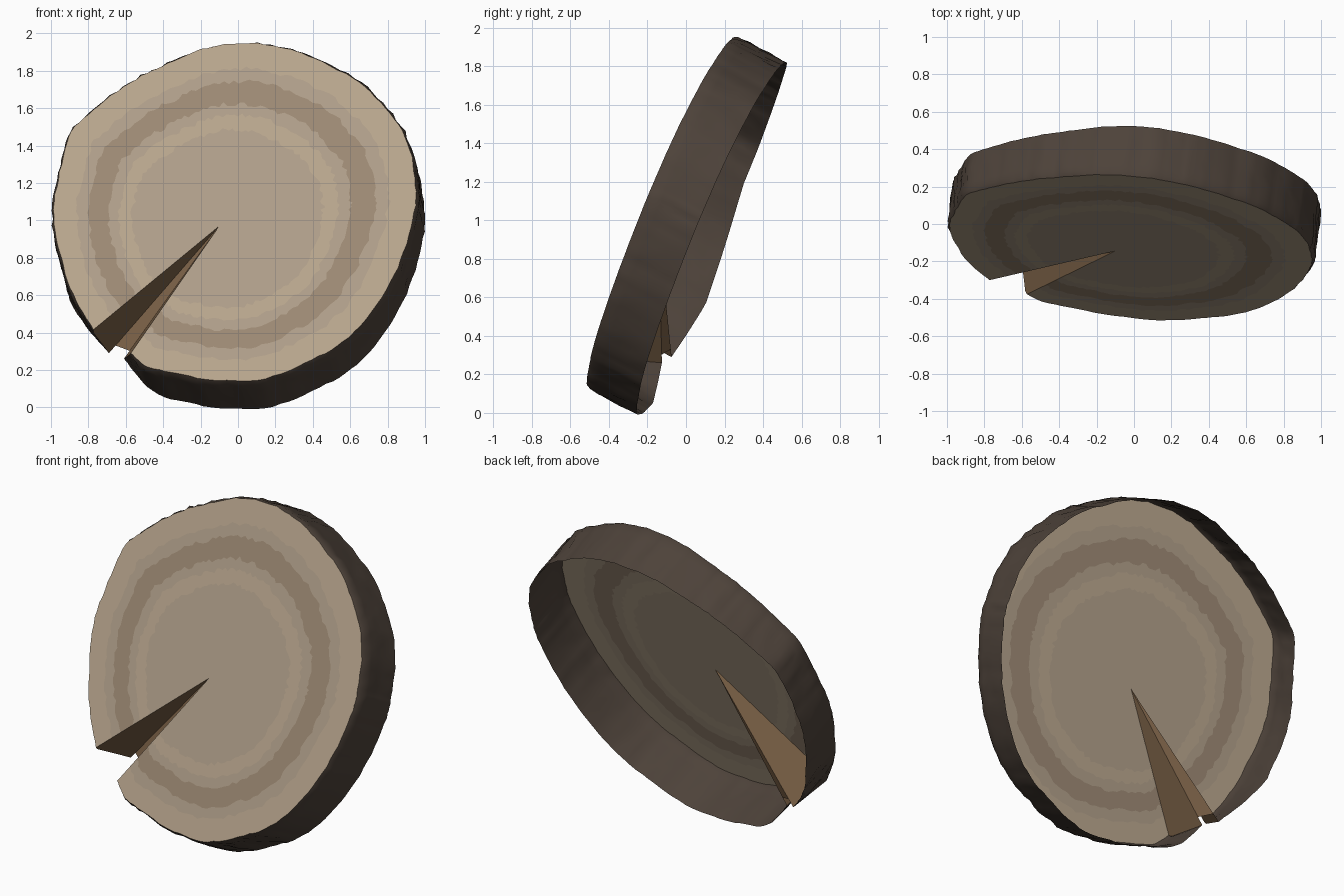
import bpy, bmesh, random
from mathutils import Vector

if "Cube" in bpy.data.objects:
    bpy.data.objects.remove(bpy.data.objects["Cube"])

random.seed(4)
BACK = Vector((0.035, 0.263, -0.14))                # offset from cut face to open back rim
N = BACK.normalized()


def on_face(x, z):
    """Point of the tilted cut face seen at x, z from the front."""
    return Vector((x, -0.114 * x + 0.42 * z - 0.563, z))


def material(name, rgb):
    m = bpy.data.materials.new(name)
    m.diffuse_color = (*rgb, 1)
    m.use_nodes = True
    m.node_tree.nodes["Principled BSDF"].inputs["Base Color"].default_value = m.diffuse_color
    return m


def sheet(name, rows, mats, row_mat, facing):
    """Smooth grid surface through rows of points, its first face turned to 'facing'."""
    bm = bmesh.new()
    grid = [[bm.verts.new(p) for p in row] for row in rows]
    for i in range(len(grid) - 1):
        for j in range(len(grid[0]) - 1):
            a, b = grid[i], grid[i + 1]
            f = bm.faces.new((a[j], a[j + 1], b[j + 1], b[j]))
            f.material_index = row_mat(i, j)
            f.smooth = True
    bm.normal_update()
    bm.faces.ensure_lookup_table()
    if bm.faces[0].normal.dot(facing) < 0:
        bmesh.ops.reverse_faces(bm, faces=bm.faces[:])
    bmesh.ops.remove_doubles(bm, verts=bm.verts[:], dist=0.0002)
    me = bpy.data.meshes.new(name)
    bm.to_mesh(me)
    bm.free()
    for m in mats:
        me.materials.append(m)
    ob = bpy.data.objects.new(name, me)
    bpy.context.collection.objects.link(ob)
    return ob


pale = material("pale_wood", (0.47, 0.37, 0.26))
mid = material("mid_wood", (0.42, 0.335, 0.245))
dark = material("ring_wood", (0.33, 0.245, 0.17))
bark_mat = material("bark", (0.075, 0.055, 0.042))
notch_mat = material("notch_wood", (0.19, 0.115, 0.06))

# Outline of the cut face in front view, from the right lip of the notch round to the left lip
outline = [(-.58, .28), (-.5, .215), (-.33, .17), (-.1, .135), (.15, .145), (.4, .245),
           (.6, .37), (.78, .585), (.9, .83), (.96, 1.08), (.96, 1.2), (.92, 1.42),
           (.8, 1.61), (.62, 1.77), (.38, 1.89), (.2, 1.945), (0, 1.96), (-.2, 1.925),
           (-.38, 1.85), (-.55, 1.765), (-.75, 1.625), (-.9, 1.48), (-.955, 1.3),
           (-.995, 1.06), (-.965, .83), (-.89, .6), (-.78, .41)]
apex = on_face(-0.1, 0.97)
pts = [on_face(x, z) for x, z in outline]
pts = [2 * pts[0] - pts[1]] + pts + [2 * pts[-1] - pts[-2]]
STEPS = 6
rim = []
for k in range(1, len(pts) - 2):
    p0, p1, p2, p3 = pts[k - 1:k + 3]
    for s in range(STEPS):
        t = s / STEPS
        rim.append(0.5 * (2 * p1 + (p2 - p0) * t + (2 * p0 - 5 * p1 + 4 * p2 - p3) * t * t
                          + (3 * p1 - p0 - 3 * p2 + p3) * t ** 3))
rim.append(pts[-2])
# Slight roughness of the bark outline
rim = [p + (p - apex).normalized() * random.uniform(-.004, .004) for p in rim]


def scaled(p, s):
    return apex + (p - apex) * s


def back_offset(p):
    """The slab is a little thinner at its upper left."""
    upper = min(1, max(0, (p.z - .7) / .6))
    return BACK * (1 - .22 * upper * min(1, max(0, -p.x)))


# Cut face: growth rings around the notch tip
levels = [0, .15, .3, .42, .52, .60, .66, .72, .78, .85, .92, .988]
tones = [1, 1, 1, 1, 0, 1, 2, 2, 1, 0, 0]
rings = []
for s in levels:
    wob = 0 if s in (0, .988) else .012
    rings.append([scaled(p, s + random.uniform(-wob, wob)) for p in rim])
sheet("cut_face", rings, [pale, mid, dark], lambda i, j: tones[i], -N)

# Bark: wall around the rim, its ends leaning towards each other behind the notch
back_right = Vector((-.61, -.125, .26))
back_left = Vector((-.69, -.075, .29))
shift_r = back_right - (rim[0] + BACK)
shift_l = back_left - (rim[-1] + BACK)
REACH = 9
last = len(rim) - 1
rows = []
for d in (0, .08, .25, .45, .65, .85, 1):
    row = []
    for j, p in enumerate(rim):
        q = scaled(p, .988 if d == 0 else 1) + back_offset(p) * d
        q += shift_r * d * max(0, 1 - j / REACH)
        q += shift_l * d * max(0, 1 - (last - j) / REACH)
        if 0 < d < 1 and 0 < j < last:
            q += (p - apex).normalized() * random.uniform(-.005, .005)
        row.append(q)
    rows.append(row)
sheet("bark", rows, [bark_mat], lambda i, j: 0, Vector((0, -.4, -1)))

# Notch: two walls that deepen from the tip to the rim
sizes = (1, .94, .8, .6, .4, .2, 0)
for name, col, facing in (("notch_wall_right", 0, Vector((-1, 0, .7))),
                          ("notch_wall_left", -1, Vector((.6, 0, -1)))):
    edge = [r[col] for r in rows]
    sheet(name, [[scaled(p, s) for p in edge] for s in sizes], [notch_mat],
          lambda i, j: 0, facing)

# Narrow floor where the notch walls meet, stopping short of the rim
floor = [rows[-1][0], rows[-1][-1]]
sheet("notch_floor", [[scaled(p, s) for p in floor] for s in sizes[1:]], [notch_mat],
      lambda i, j: 0, -N)
